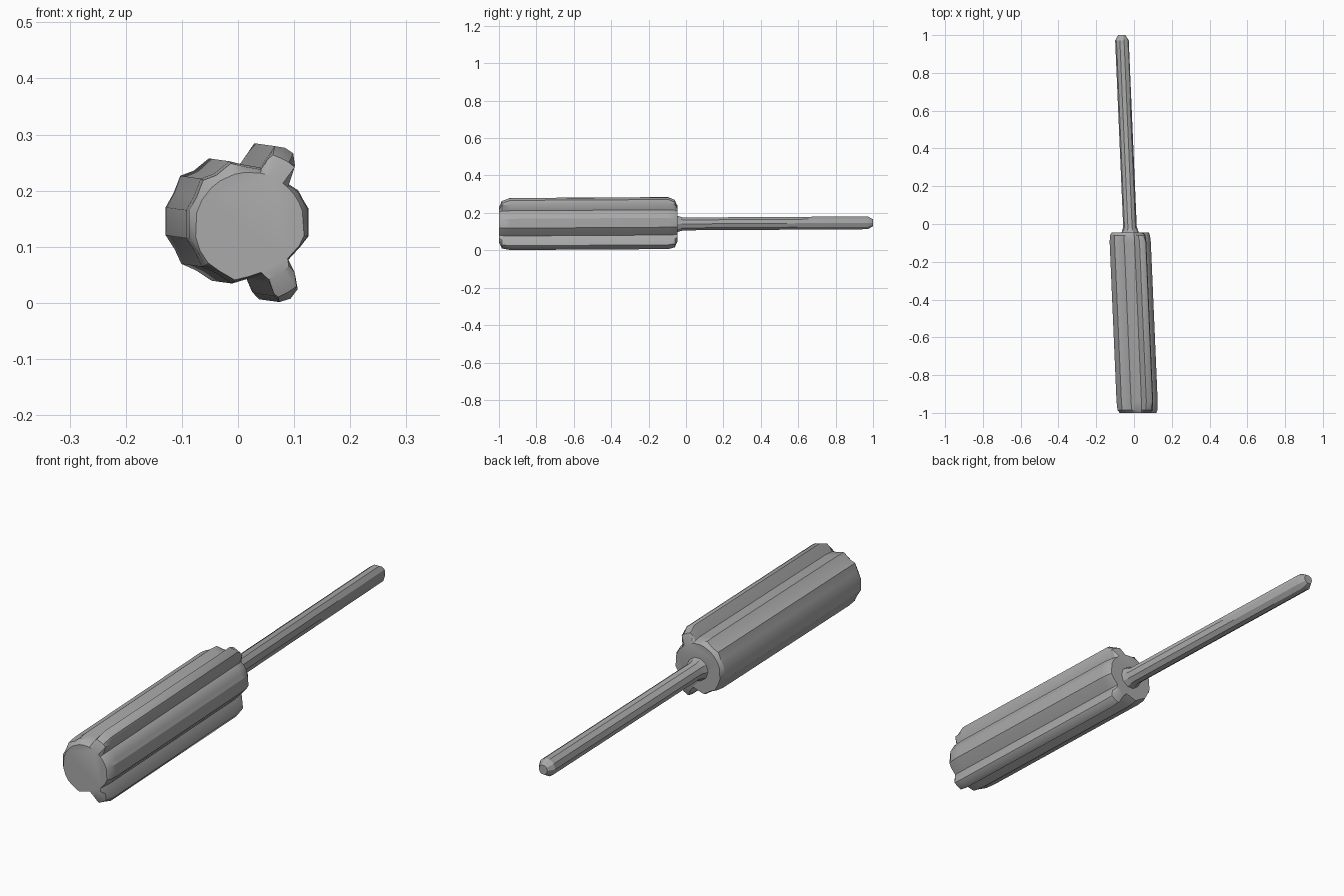
import bpy, bmesh, math

cube = bpy.data.objects.get("Cube")
if cube:
    bpy.data.objects.remove(cube, do_unlink=True)

grey = bpy.data.materials.new("plain grey")
grey.use_nodes = True
COLOUR = (0.4, 0.4, 0.4, 1.0)
grey.diffuse_color = COLOUR
grey.node_tree.nodes["Principled BSDF"].inputs["Base Color"].default_value = COLOUR


def axis(y):
    """Centre of the slightly slanted tool axis at a given y."""
    return -0.022 - 0.043 * y, 0.141 + 0.006 * y


def loft(name, rings):
    """Skin a list of (y, [(dx, dz), ...]) sections and cap both ends."""
    bm = bmesh.new()
    loops = []
    for y, section in rings:
        cx, cz = axis(y)
        loops.append([bm.verts.new((cx + dx, y, cz + dz)) for dx, dz in section])
    n = len(loops[0])
    for a, b in zip(loops, loops[1:]):
        for i in range(n):
            j = (i + 1) % n
            bm.faces.new((a[i], a[j], b[j], b[i]))
    bm.faces.new(loops[0])
    bm.faces.new(loops[-1])
    bmesh.ops.recalc_face_normals(bm, faces=bm.faces)
    mesh = bpy.data.meshes.new(name)
    bm.to_mesh(mesh)
    bm.free()
    mesh.materials.append(grey)
    obj = bpy.data.objects.new(name, mesh)
    bpy.context.collection.objects.link(obj)
    bpy.ops.object.select_all(action='DESELECT')
    obj.select_set(True)
    bpy.context.view_layer.objects.active = obj
    bpy.ops.object.shade_smooth_by_angle(angle=math.radians(30))
    return obj


# Handle cross-section: rounded grip with shallow flutes and two big ribs
outline = [
    (-0.090, 0.165), (-0.076, 0.190), (-0.064, 0.221), (-0.040, 0.230),
    (-0.013, 0.252), (0.012, 0.246), (0.042, 0.241), (0.055, 0.260),
    (0.068, 0.279), (0.086, 0.276), (0.101, 0.266), (0.104, 0.245),
    (0.093, 0.211), (0.110, 0.200), (0.119, 0.183), (0.128, 0.168),
    (0.128, 0.118), (0.114, 0.100), (0.092, 0.076), (0.104, 0.052),
    (0.109, 0.024), (0.096, 0.007), (0.076, 0.001), (0.066, 0.012),
    (0.056, 0.036), (0.042, 0.050), (0.018, 0.042), (-0.008, 0.034),
    (-0.035, 0.052), (-0.062, 0.064), (-0.074, 0.090), (-0.090, 0.115),
]
cx0, cz0 = axis(-1)
profile = [(x - cx0, z - cz0) for x, z in outline]


def limited(scale, radius):
    """Scale the profile and pull points beyond a radius inwards."""
    out = []
    for dx, dz in profile:
        k = min(scale, radius / math.hypot(dx, dz))
        out.append((dx * k, dz * k))
    return out


loft("handle", [
    (-1.000, limited(0.95, 0.098)),
    (-0.985, limited(0.97, 0.135)),
    (-0.940, profile),
    (-0.095, profile),
    (-0.060, limited(0.97, 0.135)),
    (-0.046, limited(0.93, 0.100)),
])


# Shaft with a flared root and a blunt chamfered tip
def circle(radius, sides=10):
    return [(radius * math.cos(2 * math.pi * i / sides),
             radius * math.sin(2 * math.pi * i / sides)) for i in range(sides)]


loft("shaft", [
    (-0.060, circle(0.050)),
    (-0.040, circle(0.044)),
    (-0.015, circle(0.036)),
    (0.972, circle(0.036)),
    (1.000, circle(0.019)),
])
